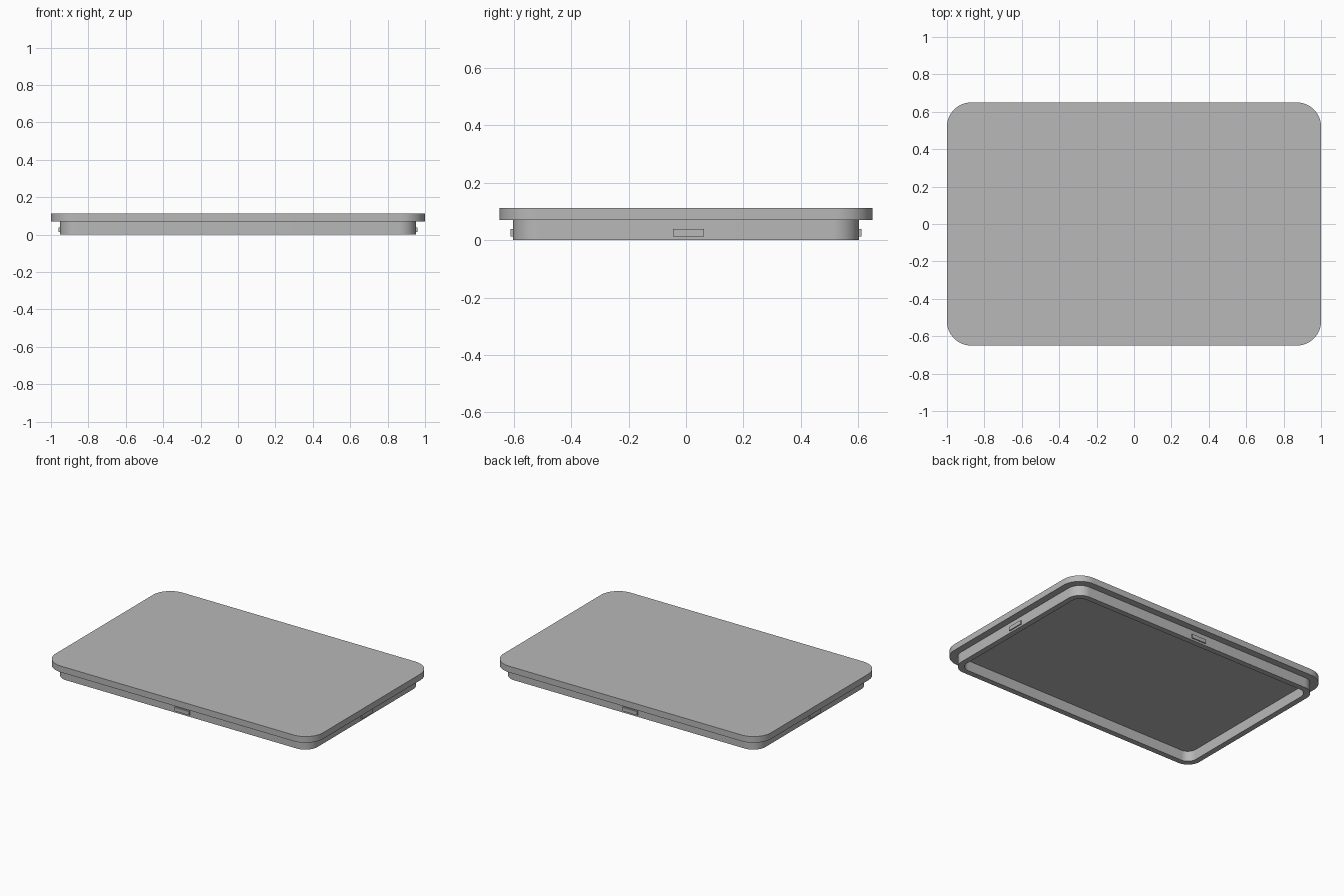
import bpy, bmesh, math
from mathutils import Matrix

if "Cube" in bpy.data.objects:
    bpy.data.objects.remove(bpy.data.objects["Cube"])

# Single grey material
GREY = (0.48, 0.48, 0.48, 1)
grey = bpy.data.materials.new("grey plastic")
grey.use_nodes = True
grey.diffuse_color = GREY
grey.node_tree.nodes["Principled BSDF"].inputs["Base Color"].default_value = GREY

LID_X, LID_Y, LID_R = 1.0, 0.65, 0.13
TOP, UNDERSIDE = 0.112, 0.07
LIP, WALL = 0.047, 0.038
CORNER_STEPS = 14


def rounded_loop(bm, inset, z):
    """Ring of vertices around a rounded rectangle, inset from the lid edge."""
    r = LID_R - inset * 0.8
    cx, cy = LID_X - inset - r, LID_Y - inset - r
    verts = []
    for k, (sx, sy) in enumerate([(1, 1), (-1, 1), (-1, -1), (1, -1)]):
        for i in range(CORNER_STEPS + 1):
            a = math.pi / 2 * (k + i / CORNER_STEPS)
            verts.append(bm.verts.new((sx * cx + r * math.cos(a),
                                       sy * cy + r * math.sin(a), z)))
    return verts


def bridge(bm, a, b):
    for i in range(len(a)):
        j = (i + 1) % len(a)
        bm.faces.new((a[i], a[j], b[j], b[i]))


def finish(bm, name):
    bmesh.ops.recalc_face_normals(bm, faces=bm.faces)
    mesh = bpy.data.meshes.new(name)
    bm.to_mesh(mesh)
    bm.free()
    mesh.materials.append(grey)
    obj = bpy.data.objects.new(name, mesh)
    bpy.context.collection.objects.link(obj)
    bpy.ops.object.select_all(action="DESELECT")
    obj.select_set(True)
    bpy.context.view_layer.objects.active = obj
    bpy.ops.object.shade_smooth_by_angle(angle=math.radians(30))
    return obj


# Lid: one closed shell of top plate, hollow skirt and cavity ceiling
bm = bmesh.new()
profile = [(0, TOP), (0, UNDERSIDE), (LIP, UNDERSIDE), (LIP, 0),
           (LIP + WALL, 0), (LIP + WALL, UNDERSIDE)]
loops = [rounded_loop(bm, inset, z) for inset, z in profile]
for a, b in zip(loops, loops[1:]):
    bridge(bm, a, b)
bm.faces.new(loops[0])
bm.faces.new(loops[-1])
finish(bm, "lid")

# Snap tabs: one in the middle of each skirt side, turned around the lid
TAB_LENGTH, TAB_DEPTH, TAB_HEIGHT = 0.108, 0.016, 0.026
sides = [("front", LID_Y), ("left", LID_X), ("back", LID_Y), ("right", LID_X)]
for k, (side, reach) in enumerate(sides):
    bm = bmesh.new()
    bmesh.ops.create_cube(bm, size=1)
    bm.transform(Matrix.Rotation(k * math.pi / 2, 4, "Z")
                 @ Matrix.Translation((0.008, LIP - reach, 0.026))
                 @ Matrix.Diagonal((TAB_LENGTH, TAB_DEPTH, TAB_HEIGHT, 1)))
    finish(bm, side + "_snap_tab")
